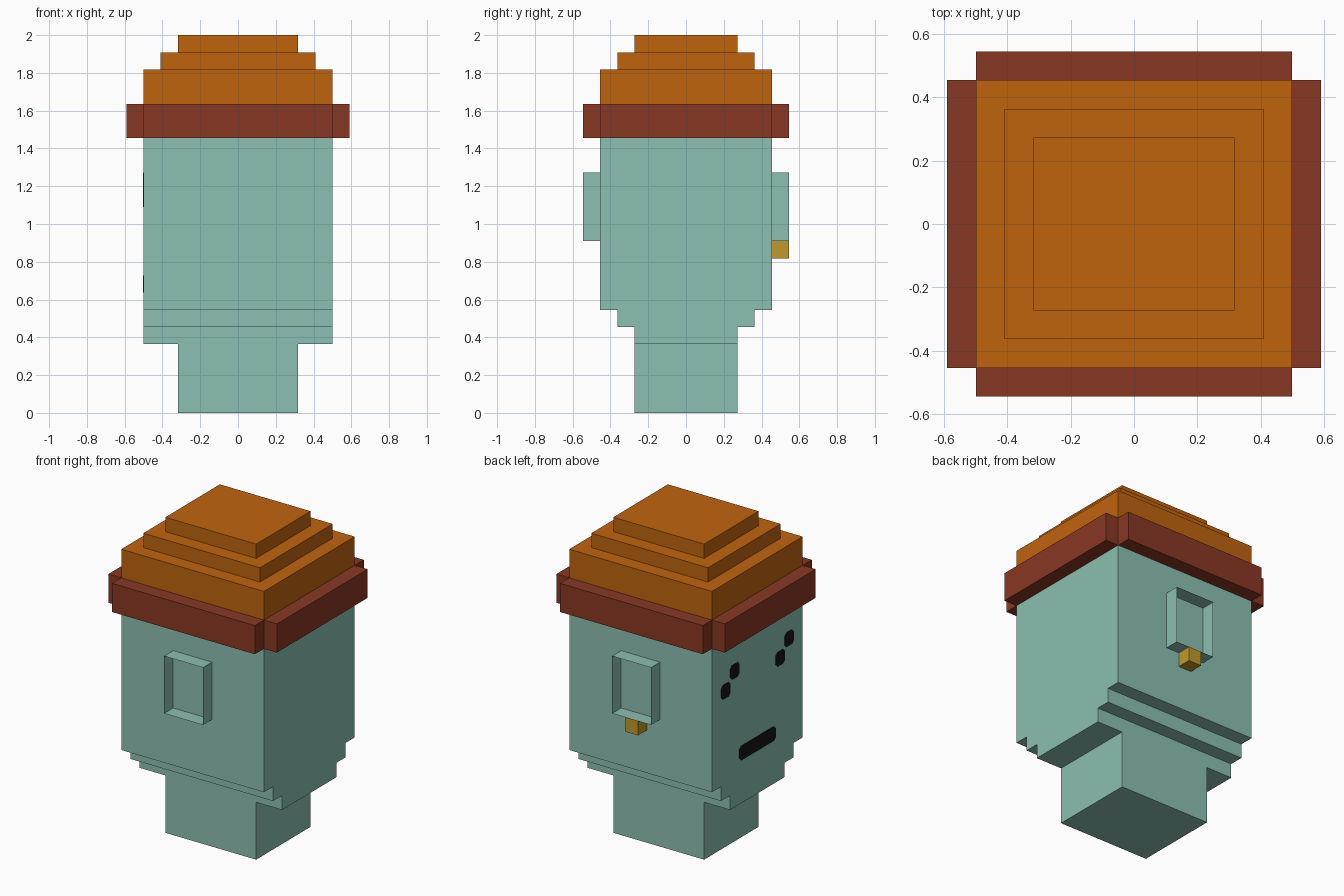
import bpy
import bmesh
from mathutils import Matrix, Vector

U = 1 / 11  # one block of the model's grid

cube = bpy.data.objects.get("Cube")
if cube:
    bpy.data.objects.remove(cube, do_unlink=True)


def material(name, hex_code):
    srgb = [int(hex_code[i:i + 2], 16) / 255 for i in (0, 2, 4)]
    lin = [c / 12.92 if c <= 0.04045 else ((c + 0.055) / 1.055) ** 2.4 for c in srgb]
    mat = bpy.data.materials.new(name)
    mat.use_nodes = True
    mat.diffuse_color = (*lin, 1)
    bsdf = mat.node_tree.nodes["Principled BSDF"]
    bsdf.inputs["Base Color"].default_value = (*lin, 1)
    bsdf.inputs["Roughness"].default_value = 0.8
    return mat


SKIN = material("pale teal skin", "8CBFB2")
HAT = material("orange hat", "C0640D")
BRIM = material("rust brim", "893823")
GOLD = material("gold", "C09A2A")
BLACK = material("black", "141414")


def finish(name, bm, mat):
    """Scale from blocks to units and link the mesh as an object."""
    bmesh.ops.recalc_face_normals(bm, faces=bm.faces)
    bm.transform(Matrix.Scale(U, 4))
    mesh = bpy.data.meshes.new(name)
    bm.to_mesh(mesh)
    bm.free()
    mesh.materials.append(mat)
    obj = bpy.data.objects.new(name, mesh)
    bpy.context.collection.objects.link(obj)
    return obj


def prism(name, points, extrude, mat):
    """Extrude a closed outline of 3D points along a vector."""
    bm = bmesh.new()
    face = bm.faces.new([bm.verts.new(p) for p in points])
    out = bmesh.ops.extrude_face_region(bm, geom=[face], use_keep_orig=True)
    moved = [v for v in out["geom"] if isinstance(v, bmesh.types.BMVert)]
    bmesh.ops.translate(bm, verts=moved, vec=extrude)
    return finish(name, bm, mat)


def block(name, x, y, z, mat):
    """Box spanning the (low, high) pairs x, y and z."""
    outline = [(x[0], y[0], z[0]), (x[1], y[0], z[0]), (x[1], y[1], z[0]), (x[0], y[1], z[0])]
    return prism(name, outline, (0, 0, z[1] - z[0]), mat)


# Neck, and head with a stepped jaw on both ear sides
block("neck", (-3.5, 3.5), (-3, 3), (0, 4), SKIN)
half = [(3, 4), (3, 5), (4, 5), (4, 6), (5, 6), (5, 16)]
profile = half + [(-y, z) for y, z in reversed(half)]
prism("head", [(-5.5, y, z) for y, z in profile], (11, 0, 0), SKIN)

# Hat: cross-shaped brim and three-tier crown
corner = [(6.5, 5), (5.5, 5), (5.5, 6)]
right_half = [(x, -y) for x, y in reversed(corner)] + corner
brim = right_half + [(-x, -y) for x, y in right_half]
prism("hat_brim", [(x, y, 16) for x, y in brim], (0, 0, 2), BRIM)
for i, (hx, hy, z0, z1) in enumerate([(5.5, 5, 18, 20), (4.5, 4, 20, 21), (3.5, 3, 21, 22)]):
    block(f"hat_tier_{i + 1}", (-hx, hx), (-hy, hy), (z0, z1), HAT)


def ear(name, side):
    """Square frame whose opening shows the head behind it."""
    bm = bmesh.new()
    pts = [(-1.5, 10), (1.5, 10), (1.5, 14), (-1.5, 14)]
    outer = bm.faces.new([bm.verts.new((x, side * 6, z)) for x, z in pts])
    bmesh.ops.inset_region(bm, faces=[outer], thickness=1, use_boundary=True, use_even_offset=True)
    bm.faces.remove(outer)
    out = bmesh.ops.extrude_face_region(bm, geom=bm.faces[:], use_keep_orig=True)
    moved = [v for v in out["geom"] if isinstance(v, bmesh.types.BMVert)]
    bmesh.ops.translate(bm, verts=moved, vec=(0, -side, 0))
    finish(name, bm, SKIN)


ear("front_ear", -1)
ear("back_ear", 1)
block("earring", (-0.5, 0.5), (5, 6), (9, 10), GOLD)


def mark(name, y, z, width):
    """Thin plate with clipped corners on the face side of the head."""
    w, h, c = width / 2, 0.5, 0.2
    outline = [(w - c, -h), (w, c - h), (w, h - c), (w - c, h),
               (c - w, h), (-w, h - c), (-w, c - h), (c - w, -h)]
    prism(name, [(-5.5, y + a, z + b) for a, b in outline], (-0.04, 0, 0), BLACK)


# Painted face: each eye is two blocks on a diagonal
for name, y in (("back_eye", 3), ("front_eye", -3)):
    mark(name + "_lower", y + 0.5, 12.5, 1)
    mark(name + "_upper", y - 0.5, 13.5, 1)
mark("mouth", 0, 7.5, 4)
